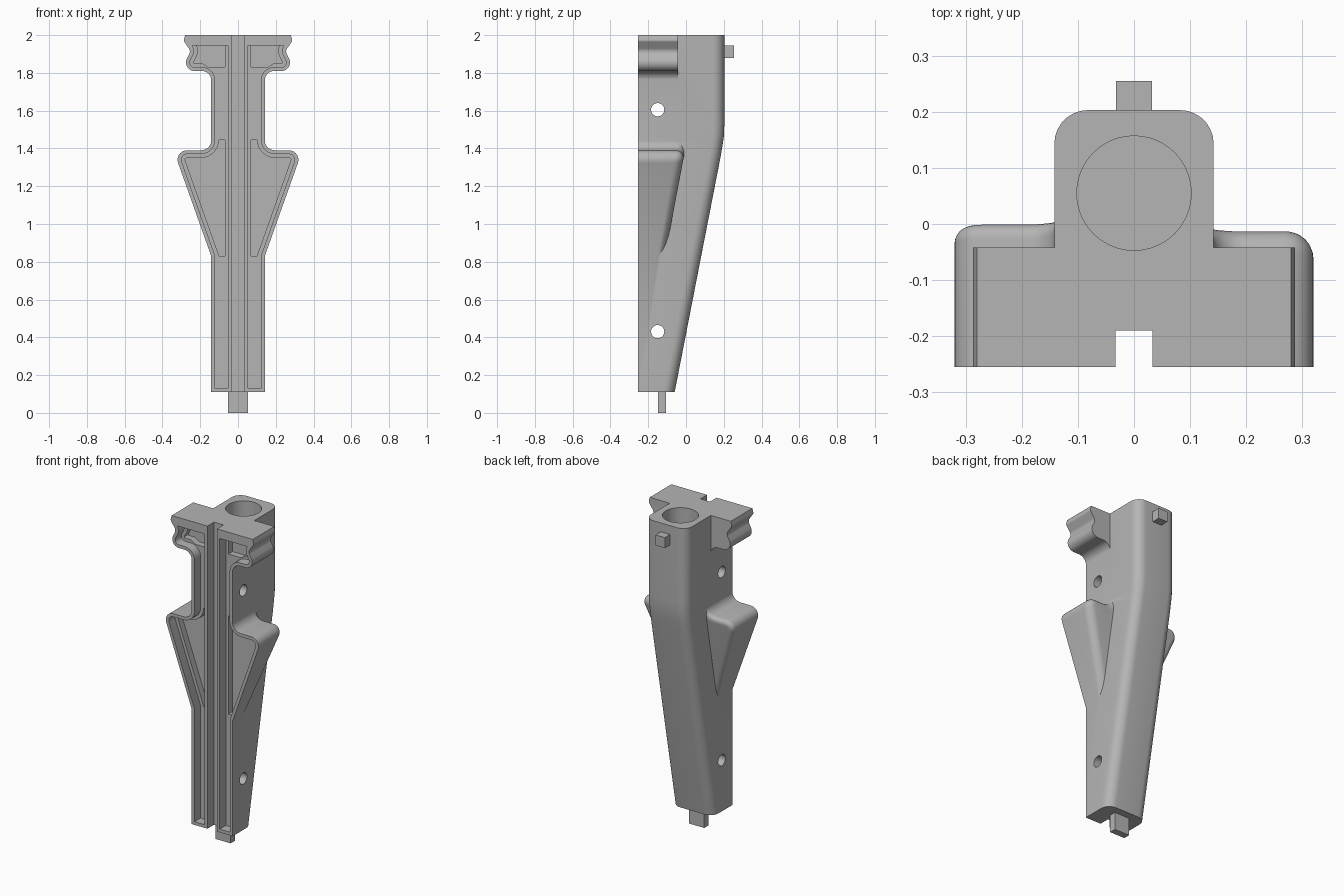
import bpy, bmesh, math
from mathutils import Vector

cube = bpy.data.objects.get("Cube")
if cube:
    bpy.data.objects.remove(cube, do_unlink=True)

grey = bpy.data.materials.new("plain grey")
grey.use_nodes = True
COLOUR = (0.46, 0.46, 0.46, 1)
grey.diffuse_color = COLOUR
grey.node_tree.nodes["Principled BSDF"].inputs["Base Color"].default_value = COLOUR

FRONT = -0.255
HALF = 0.142


def rounded(corners, steps=7):
    """Polygon from (x, y[, radius]) corners, with arcs at the corners that have a radius."""
    out = []
    for i, c in enumerate(corners):
        p = Vector(c[:2])
        if len(c) < 3:
            out.append(p)
            continue
        a = (Vector(corners[i - 1][:2]) - p).normalized()
        b = (Vector(corners[(i + 1) % len(corners)][:2]) - p).normalized()
        half = a.angle(b) / 2
        centre = p + (a + b).normalized() * c[2] / math.sin(half)
        start = p + a * c[2] / math.tan(half) - centre
        end = p + b * c[2] / math.tan(half) - centre
        sweep = start.angle_signed(end)
        for k in range(steps + 1):
            t = -sweep * k / steps
            out.append(centre + Vector((start.x * math.cos(t) - start.y * math.sin(t),
                                        start.x * math.sin(t) + start.y * math.cos(t))))
    return out


def inset(poly, d):
    """Move a counter-clockwise polygon inwards by d with mitred corners."""
    out = []
    for i, p in enumerate(poly):
        e1 = (p - poly[i - 1]).normalized()
        e2 = (poly[(i + 1) % len(poly)] - p).normalized()
        n1, n2 = Vector((-e1.y, e1.x)), Vector((-e2.y, e2.x))
        out.append(p + (n1 + n2) * d / (1 + n1.dot(n2)))
    return out


def loft(name, rings):
    """Closed solid through rings with equal point counts."""
    bm = bmesh.new()
    loops = [[bm.verts.new(p) for p in ring] for ring in rings]
    n = len(loops[0])
    for a, b in zip(loops, loops[1:]):
        for i in range(n):
            bm.faces.new((a[i], a[(i + 1) % n], b[(i + 1) % n], b[i]))
    bm.faces.new(loops[0])
    bm.faces.new(loops[-1])
    bmesh.ops.recalc_face_normals(bm, faces=bm.faces)
    mesh = bpy.data.meshes.new(name)
    bm.to_mesh(mesh)
    bm.free()
    mesh.materials.append(grey)
    obj = bpy.data.objects.new(name, mesh)
    bpy.context.collection.objects.link(obj)
    return obj


def plate(name, poly, side, y0, y1):
    return loft(name, [[(side * p.x, y, p.y) for p in poly] for y in (y0, y1)])


def box(name, x, y0, y1, z0, z1):
    return loft(name, [[(-x, y0, z), (x, y0, z), (x, y1, z), (-x, y1, z)] for z in (z0, z1)])


def cylinder(name, radius, centre, axis, length):
    circle = [(radius * math.cos(math.tau * k / 40), radius * math.sin(math.tau * k / 40))
              for k in range(40)]
    rings = []
    for t in (-length / 2, length / 2):
        ring = [(t, u, v) if axis == "x" else (u, v, t) for u, v in circle]
        rings.append([Vector(centre) + Vector(p) for p in ring])
    return loft(name, rings)


def combine(target, tool, operation):
    mod = target.modifiers.new("combine", "BOOLEAN")
    mod.object, mod.operation, mod.solver = tool, operation, "EXACT"
    bpy.context.view_layer.objects.active = target
    bpy.ops.object.modifier_apply(modifier=mod.name)
    bpy.data.objects.remove(tool, do_unlink=True)


# Tapered column with rounded back edges
sections = [(0.11, -0.06), (1.36, 0.184), (1.42, 0.194), (1.47, 0.201), (1.53, 0.203), (2, 0.203)]
rings = []
for z, back in sections:
    outline = rounded([(-HALF, FRONT), (HALF, FRONT), (HALF, back, 0.06), (-HALF, back, 0.06)])
    rings.append([(p.x, p.y, z) for p in outline])
housing = loft("tapered_housing", rings)

# Shared outline pieces in x and z
wing_tip = [(0.341, 1.39, 0.05), (HALF - 0.001, 1.39, 0.055)]
head_edge = [(0.305, 1.81, 0.045), (0.25, 1.915, 0.03), (0.288, 1.97, 0.015)]
neck = (HALF - 0.001, 1.81, 0.05)

# Side wings, sloped and rounded at the back
wing = rounded([(0.06, 0.60)] + wing_tip + [(HALF - 0.001, 1.47), (0.06, 1.47)])
for side, top_back, radius in ((1, -0.005, 0.048), (-1, 0.004, 0.03)):
    rings = [[(side * p.x, FRONT, p.y) for p in wing]]
    for k in range(7):
        a = math.pi / 2 * k / 6
        ring = inset(wing, radius * (1 - math.cos(a)))
        drop = radius * (1 - math.sin(a))
        rings.append([(side * p.x, top_back - 0.19 * (1.39 - p.y) - drop, p.y) for p in ring])
    combine(housing, loft("wing", rings), "UNION")

# Notched head block
head = rounded([(0.05, 1.72), (HALF - 0.001, 1.72), neck] + head_edge + [(0.28, 2), (0.05, 2)])
for side in (1, -1):
    combine(housing, plate("head_block", head, side, FRONT, -0.042), "UNION")

# Front pockets: a shallow one along the outline, deeper ones in the wing and head
shallow = inset(rounded([(0.032, 0.11), (HALF, 0.11), (HALF, 0.83)] + wing_tip + [neck]
                        + head_edge[:2] + [(0.272, 1.965), (0.032, 1.965)]), 0.02)
wing_deep = inset(rounded([(0.03, 0.79), (0.128, 0.79)] + wing_tip
                          + [(HALF, 1.485), (0.03, 1.485)]), 0.04)
head_deep = inset(rounded([(0.03, 1.79), (0.17, 1.79), (0.20, 1.81)] + head_edge[:2]
                          + [(0.275, 1.985), (0.03, 1.985)]), 0.04)
for side in (1, -1):
    for poly, depth in ((shallow, 0.06), (wing_deep, 0.10), (head_deep, 0.10)):
        combine(housing, plate("pocket_cutter", poly, side, FRONT - 0.05, FRONT + depth), "DIFFERENCE")

# Centre slot, top bore and cross holes
combine(housing, box("slot_cutter", 0.033, -0.4, -0.19, 0, 2.1), "DIFFERENCE")
combine(housing, cylinder("bore_cutter", 0.102, (0, 0.055, 1.75), "z", 0.7), "DIFFERENCE")
for z in (0.43, 1.605):
    combine(housing, cylinder("hole_cutter", 0.035, (0, -0.15, z), "x", 1), "DIFFERENCE")

# Bottom tab and back peg
box("bottom_tab", 0.052, -0.147, -0.105, 0, 0.13)
box("back_peg", 0.032, 0.19, 0.255, 1.88, 1.945)

# Smooth the rounded surfaces, keep hard edges
bpy.ops.object.select_all(action="DESELECT")
housing.select_set(True)
bpy.context.view_layer.objects.active = housing
bpy.ops.object.shade_smooth_by_angle(angle=math.radians(30))
